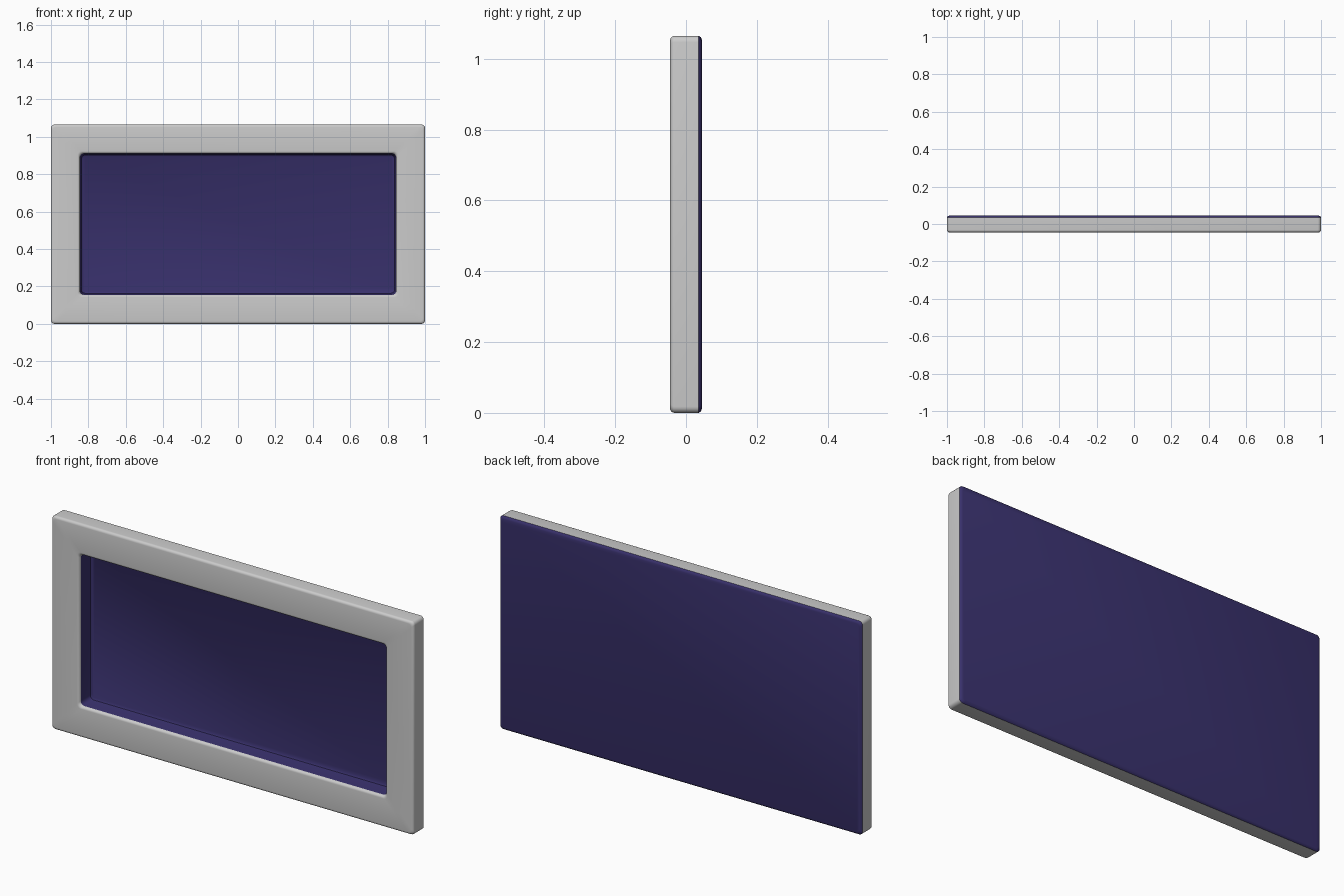
import bpy, bmesh, math

if "Cube" in bpy.data.objects:
    bpy.data.objects.remove(bpy.data.objects["Cube"])

HALF_W, HALF_H = 1.0, 0.5325
N = 5  # segments per rounded corner


def ring(bm, inset, y, r):
    """Rounded rectangle loop, inset from the outer outline, at depth y."""
    w, h = HALF_W - inset, HALF_H - inset
    verts = []
    for q, (sx, sz) in enumerate([(1, 1), (-1, 1), (-1, -1), (1, -1)]):
        for i in range(N + 1):
            a = math.pi / 2 * (q + i / N)
            x = sx * (w - r) + r * math.cos(a)
            z = HALF_H + sz * (h - r) + r * math.sin(a)
            verts.append(bm.verts.new((x, y, z)))
    return verts


def loft(name, profile, cap_start=False, cap_end=False, color=None):
    """Skin a list of (inset, y, corner radius) rings."""
    bm = bmesh.new()
    rings = [ring(bm, *p) for p in profile]
    for a, b in zip(rings, rings[1:]):
        for i in range(len(a)):
            j = (i + 1) % len(a)
            bm.faces.new((a[i], a[j], b[j], b[i]))
    if cap_start:
        bm.faces.new(rings[0][::-1])
    if cap_end:
        bm.faces.new(rings[-1])
    mesh = bpy.data.meshes.new(name)
    bm.to_mesh(mesh)
    bm.free()
    obj = bpy.data.objects.new(name, mesh)
    bpy.context.collection.objects.link(obj)
    if color:
        mat = bpy.data.materials.new(name + "_color")
        mat.diffuse_color = color
        mat.use_nodes = True
        mat.node_tree.nodes["Principled BSDF"].inputs["Base Color"].default_value = mat.diffuse_color
        mesh.materials.append(mat)
    bpy.ops.object.select_all(action='DESELECT')
    obj.select_set(True)
    bpy.context.view_layer.objects.active = obj
    bpy.ops.object.shade_smooth_by_angle(angle=math.radians(40))
    return obj


def arc(inset_c, y_c, r, a0, a1, corner, steps=5):
    """Rounded edge in the inset/depth profile."""
    pts = []
    for i in range(steps + 1):
        a = math.radians(a0 + (a1 - a0) * i / steps)
        pts.append((inset_c + r * math.cos(a), y_c + r * math.sin(a), corner))
    return pts


# Grey frame: outer side, rounded front edge, front face, rounded opening lip
B = 0.013
frame = [(0.0, 0.036, 0.018)]
frame += arc(B, -0.045 + B, B, 180, 270, 0.018)
frame += arc(0.155 - B, -0.045 + B, B, 270, 360, 0.02)
loft("frame", frame)

# Purple recess: slightly tapered walls and inner floor
PURPLE = (0.04, 0.03, 0.15, 1)
recess = [(0.155, -0.045 + B, 0.02), (0.160, 0.015, 0.02),
          (0.163, 0.031, 0.02), (0.170, 0.036, 0.02)]
loft("recess", recess, cap_end=True, color=PURPLE)

# Purple back panel with softened rim
back = [(0.012, 0.045, 0.018), (0.004, 0.042, 0.018), (0.0, 0.036, 0.018)]
loft("back_panel", back, cap_start=True, color=PURPLE)
